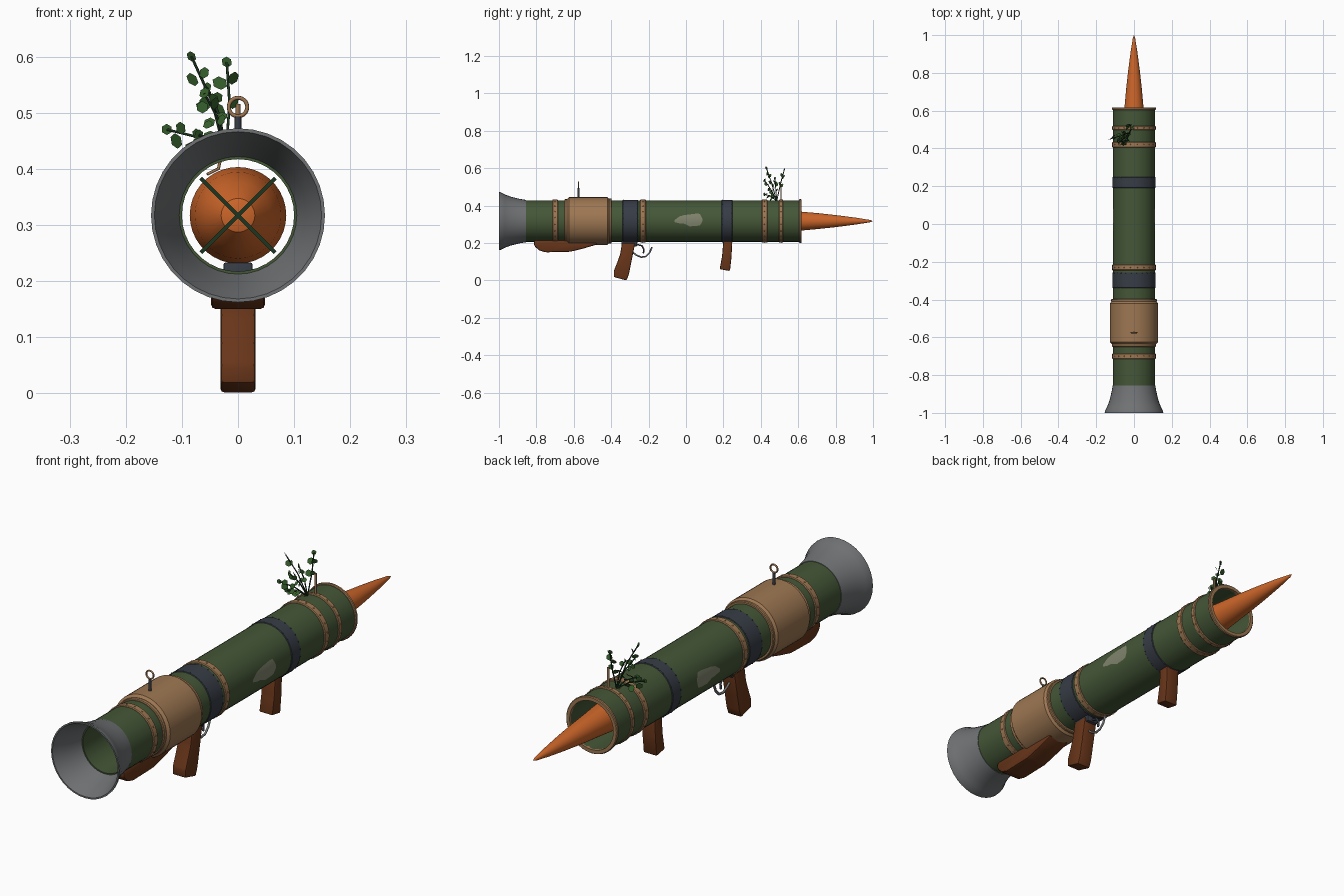
import bpy, bmesh, math, random
from mathutils import Vector, Matrix

random.seed(4)
AXIS = 0.317          # height of the tube axis
R = 0.111             # tube radius

cube = bpy.data.objects.get("Cube")
if cube:
    bpy.data.objects.remove(cube, do_unlink=True)


def material(name, *rgb):
    m = bpy.data.materials.new(name)
    m.use_nodes = True
    m.diffuse_color = (*rgb, 1)
    m.node_tree.nodes["Principled BSDF"].inputs["Base Color"].default_value = (*rgb, 1)
    return m


GREEN = material("olive_green", .058, .094, .038)
TAN = material("tan_leather", .34, .185, .085)
ORANGE = material("warhead_orange", .60, .13, .022)
STEEL = material("grey_steel", .16, .167, .172)
DARK = material("dark_strap", .038, .045, .06)
WOOD = material("brown_wood", .14, .036, .010)
LEAF = material("leaf_green", .035, .11, .024)
FIN = material("dark_green", .012, .035, .014)
BARE = material("bare_metal", .22, .23, .155)


def finish(bm, name, mat, smooth=True, angle=35):
    me = bpy.data.meshes.new(name)
    bm.to_mesh(me)
    bm.free()
    me.materials.append(mat)
    if smooth:
        me.shade_smooth()
        me.set_sharp_from_angle(angle=math.radians(angle))
    ob = bpy.data.objects.new(name, me)
    bpy.context.scene.collection.objects.link(ob)
    return ob


def lathe(name, profile, mat, closed=True, steps=36):
    """Revolve (radius, y) points about the tube axis."""
    bm = bmesh.new()
    vs = [bm.verts.new((r, y, AXIS)) for r, y in profile]
    es = [bm.edges.new(p) for p in zip(vs, vs[1:])]
    if closed:
        es.append(bm.edges.new((vs[-1], vs[0])))
    bmesh.ops.spin(bm, geom=vs + es, cent=(0, 0, AXIS), axis=(0, 1, 0),
                   angle=math.tau, steps=steps, use_duplicate=False)
    bmesh.ops.remove_doubles(bm, verts=bm.verts[:], dist=1e-5)
    bmesh.ops.recalc_face_normals(bm, faces=bm.faces[:])
    return finish(bm, name, mat)


def band(name, y0, y1, r, mat, inner=R - .004, c=.003):
    return lathe(name, [(inner, y0), (r - c, y0), (r, y0 + c),
                        (r, y1 - c), (r - c, y1), (inner, y1)], mat)


def slab(name, outline, half, mat, bevel=.006):
    """Extrude a (y, z) side outline across x and round its edges."""
    bm = bmesh.new()
    f = bm.faces.new([bm.verts.new((-half, y, z)) for y, z in outline])
    new = bmesh.ops.extrude_face_region(bm, geom=[f])["geom"]
    bmesh.ops.translate(bm, vec=(2 * half, 0, 0),
                        verts=[v for v in new if isinstance(v, bmesh.types.BMVert)])
    bmesh.ops.recalc_face_normals(bm, faces=bm.faces[:])
    if bevel:
        bmesh.ops.bevel(bm, geom=bm.edges[:], offset=bevel, segments=2,
                        profile=.5, affect='EDGES')
    return finish(bm, name, mat)


def wire(name, points, radius, mat):
    cu = bpy.data.curves.new(name, 'CURVE')
    cu.dimensions = '3D'
    cu.bevel_depth = radius
    cu.bevel_resolution = 1
    cu.use_fill_caps = True
    sp = cu.splines.new('POLY')
    sp.points.add(len(points) - 1)
    for p, co in zip(sp.points, points):
        p.co = (*co, 1)
    cu.materials.append(mat)
    ob = bpy.data.objects.new(name, cu)
    bpy.context.scene.collection.objects.link(ob)
    return ob


def studs(name, rows, r, size, count, mat):
    bm = bmesh.new()
    for y in rows:
        for i in range(count):
            a = math.tau * (i + .5) / count
            spot = Matrix.Translation((r * math.cos(a), y, AXIS + r * math.sin(a)))
            bmesh.ops.create_icosphere(bm, subdivisions=1, radius=size, matrix=spot)
    return finish(bm, name, mat, angle=80)


# Open tube, flared exhaust and muzzle ring
lathe("launch_tube", [(R, -.87), (R, .61), (.1, .61), (.1, -.87)], GREEN)
lathe("exhaust_bell", [(.113, -.855), (.119, -.89), (.130, -.935), (.143, -.97),
                       (.154, -.99), (.155, -1), (.149, -1), (.137, -.97),
                       (.122, -.93), (.108, -.88), (.1, -.855)], STEEL)
band("muzzle_ring", .604, .618, .117, TAN, inner=.1)

# Straps and their rivets
for label, y in (("rear", -.70), ("middle", -.23), ("front", .42), ("muzzle", .508)):
    w = .015 if label != "muzzle" else .011
    band(label + "_tan_strap", y - w, y + w, .1155, TAN)
    studs(label + "_strap_rivets", [y], .1145, .0035, 20, TAN)
for label, y0, y1 in (("grip", -.34, -.255), ("handle", .19, .25)):
    band(label + "_dark_strap", y0, y1, .1135, DARK)
    studs(label + "_strap_stitches", [y0 + .004, y1 - .004], .1125, .003, 24, DARK)

# Padded sleeve with collars
band("sleeve", -.635, -.41, .128, TAN, c=.010)
band("sleeve_rear_collar", -.65, -.63, .117, TAN)
band("sleeve_front_collar", -.412, -.398, .121, TAN)

# Rocket with four crossed fins
lathe("rocket", [(0, 1), (.006, .985), (.018, .91), (.031, .81), (.042, .71),
                 (.051, .61), (.064, .48), (.078, .36), (.086, .27), (.086, .21),
                 (.077, .14), (.058, .08), (.03, .04), (0, .03)], ORANGE, closed=False)
for i in range(4):
    fin = slab("rocket_fin", [(-.06, 0), (.12, 0), (.12, .07), (.02, .094), (-.06, .094)],
               .0035, FIN, bevel=0)
    fin.matrix_world = (Matrix.Translation((0, 0, AXIS))
                        @ Matrix.Rotation(math.radians(45 + 90 * i), 4, 'Y'))

# Wooden grips, shoulder rest and grip mount
slab("rear_grip", [(-.342, .2), (-.352, .14), (-.37, .09), (-.386, .05), (-.386, .018),
                   (-.318, 0), (-.306, .03), (-.292, .1), (-.272, .2)], .031, WOOD)
slab("front_handle", [(.2, .215), (.193, .13), (.18, .06), (.235, .05),
                      (.243, .12), (.248, .215)], .031, WOOD)
slab("shoulder_rest", [(-.812, .215), (-.812, .185), (-.785, .160), (-.75, .15),
                       (-.62, .153), (-.55, .17), (-.475, .192), (-.475, .215)],
     .048, WOOD, bevel=.008)
slab("grip_mount", [(-.345, .182), (-.262, .182), (-.262, .233), (-.345, .233)],
     .026, DARK, bevel=.004)

# Trigger and guard
wire("trigger_guard", [(0, -.285, .15), (0, -.265, .135), (0, -.24, .124), (0, -.215, .128),
                       (0, -.195, .148), (0, -.182, .178)], .005, STEEL)
wire("trigger", [(0, -.262, .192), (0, -.235, .185), (0, -.225, .165), (0, -.228, .145)],
     .005, DARK)

# Ring sight and front post
wire("sight_stem", [(0, -.575, .44), (0, -.575, .493)], .006, DARK)
bpy.ops.mesh.primitive_torus_add(location=(0, -.575, .51), rotation=(math.pi / 2, 0, 0),
                                 major_radius=.0165, minor_radius=.0035,
                                 major_segments=20, minor_segments=8)
ring = bpy.context.object
ring.name = "sight_ring"
ring.data.materials.append(TAN)
ring.data.shade_smooth()
wire("front_sight_post", [(0, .508, .425), (0, .508, .515)], .0045, TAN)

# Scraped paint patch on each side, wrapped to the tube: (y, low z, high z)
COLUMNS = [(-.062, .312, .322), (-.035, .305, .342), (-.01, .303, .349), (.02, .289, .353),
           (.055, .291, .357), (.075, .294, .356), (.087, .315, .33)]
for side, label in ((1, "left"), (-1, "right")):
    bm = bmesh.new()
    grid = []
    for y, lo, hi in COLUMNS:
        col = []
        for i in range(6):
            z = lo + (hi - lo) * i / 5
            x = math.sqrt((R + .0015) ** 2 - (z - AXIS) ** 2)
            col.append(bm.verts.new((side * x, y, z)))
        grid.append(col)
    for a, b in zip(grid, grid[1:]):
        for i in range(5):
            quad = [a[i], b[i], b[i + 1], a[i + 1]]
            bm.faces.new(quad if side > 0 else quad[::-1])
    finish(bm, label + "_scraped_patch", BARE)

# Leafy sprig tucked under the front straps
ROOT = Vector((-.022, .485, .425))
TIPS = [(-.083, .43, .60), (-.02, .525, .59), (-.127, .45, .47),
        (-.06, .42, .535), (-.055, .475, .545), (-.07, .42, .46)]
leaves = bmesh.new()
for tip in map(Vector, TIPS):
    mid = ROOT.lerp(tip, .5) + Vector((.006, 0, .008))
    wire("sprig_stem", [ROOT, mid, tip], .0025, FIN)
    sideways = (tip - ROOT).cross(Vector((.4, 1, .2))).normalized()
    for t, off in ((.5, .014), (.55, -.014), (.78, .013), (.82, -.013), (1, 0)):
        spot = ROOT.lerp(tip, t) + sideways * off
        facing = Vector((random.uniform(-.8, .8), -.7, random.uniform(-.5, .8)))
        turn = facing.to_track_quat('Z', 'Y').to_matrix().to_4x4()
        bmesh.ops.create_circle(leaves, cap_ends=True, segments=6,
                                radius=random.uniform(.009, .015),
                                matrix=Matrix.Translation(spot) @ turn)
finish(leaves, "sprig_leaves", LEAF, smooth=False)
wire("sprig_twig", [(-.055, .47, .39), (-.035, .475, .40), (-.028, .48, .43)], .003, TAN)
